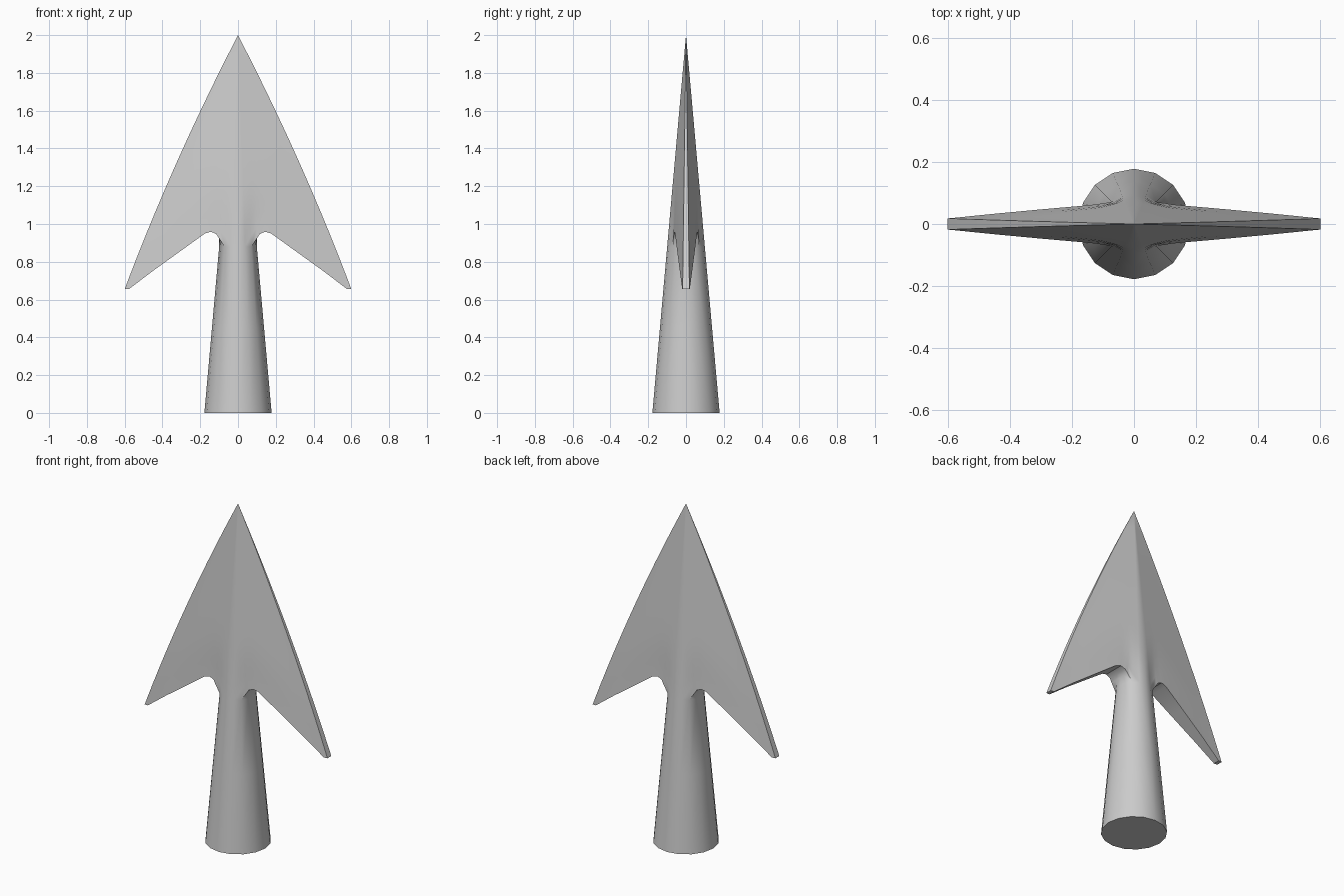
import bpy, bmesh, math

if "Cube" in bpy.data.objects:
    bpy.data.objects.remove(bpy.data.objects["Cube"])

H, R, TIP_X, TIP_Z = 2.0, 0.178, 0.6, 0.65
SHAFT_TOP = 0.88


def cone(z):
    return R * (1 - z / H)


def ring(z):
    # quarter of a 16-sided ring, from the front round to the side
    return [(cone(z) * math.sin(i * math.pi / 8), cone(z) * math.cos(i * math.pi / 8), z)
            for i in range(5)]


def widen(t):
    # slightly bulging blade outline
    return (1 - t) + 0.16 * t * (1 - t)


def blade_point(p, t):
    # point on the line from rim point p to the apex, settling into a diamond section
    x, y, z = p[0] * widen(t), p[1] * (1 - t), p[2] + (H - p[2]) * t
    if t >= 1:
        return (0, 0, H)
    te = (z - TIP_Z) / (H - TIP_Z)
    edge = 0.018 * (1 - te)
    diamond = edge + (cone(z) - edge) * (1 - min(1, x / (TIP_X * widen(te))))
    s = min(1, t / 0.28)
    s = s * s * (3 - 2 * s)
    return (x, y + (diamond - y) * s, z)


bm = bmesh.new()


def grid(rows):
    # quads between rows of points, repeated in all four quarters
    for sx in (1, -1):
        for sy in (1, -1):
            vs = [[bm.verts.new((sx * x, sy * y, z)) for x, y, z in r] for r in rows]
            for a, b in zip(vs, vs[1:]):
                for i in range(len(a) - 1):
                    bm.faces.new((a[i], a[i + 1], b[i + 1], b[i]))


# tapered shaft
base, top = ring(0), ring(SHAFT_TOP)
grid([base, ring(0.45), top])
# closed base
grid([base, [(0, 0, 0)] * 5])
# rounded notch and underside of the barb
notch = [(0.101, 0.067, 0.925), (0.115, 0.064, 0.947), (0.143, 0.061, 0.959),
         (0.175, 0.058, 0.95), (0.3, 0.047, 0.86), (0.45, 0.033, 0.752),
         (0.578, 0.02, 0.655), (TIP_X, 0.018, TIP_Z + 0.005)]
grid([top[2:]] + [[(x, y * f, z) for f in (1, 0.5, 0)] for x, y, z in notch])
# blade faces
rim = top[:3] + notch
steps = [0, 0.05, 0.1, 0.16, 0.23, 0.3, 0.4, 0.5, 0.6, 0.7, 0.8, 0.9, 1]
grid([[blade_point(p, t) for p in rim] for t in steps])
# thin cutting edge
outer = [blade_point(rim[-1], t) for t in steps]
grid([[p, (p[0], p[1] / 2, p[2]), (p[0], 0, p[2])] for p in outer])

bmesh.ops.remove_doubles(bm, verts=bm.verts, dist=0.0002)
bmesh.ops.dissolve_degenerate(bm, edges=bm.edges, dist=0.0001)
bmesh.ops.recalc_face_normals(bm, faces=bm.faces)
mesh = bpy.data.meshes.new("arrowhead")
bm.to_mesh(mesh)
bm.free()
obj = bpy.data.objects.new("arrowhead", mesh)
bpy.context.collection.objects.link(obj)
bpy.context.view_layer.objects.active = obj
obj.select_set(True)
bpy.ops.object.shade_smooth_by_angle(angle=math.radians(35))
